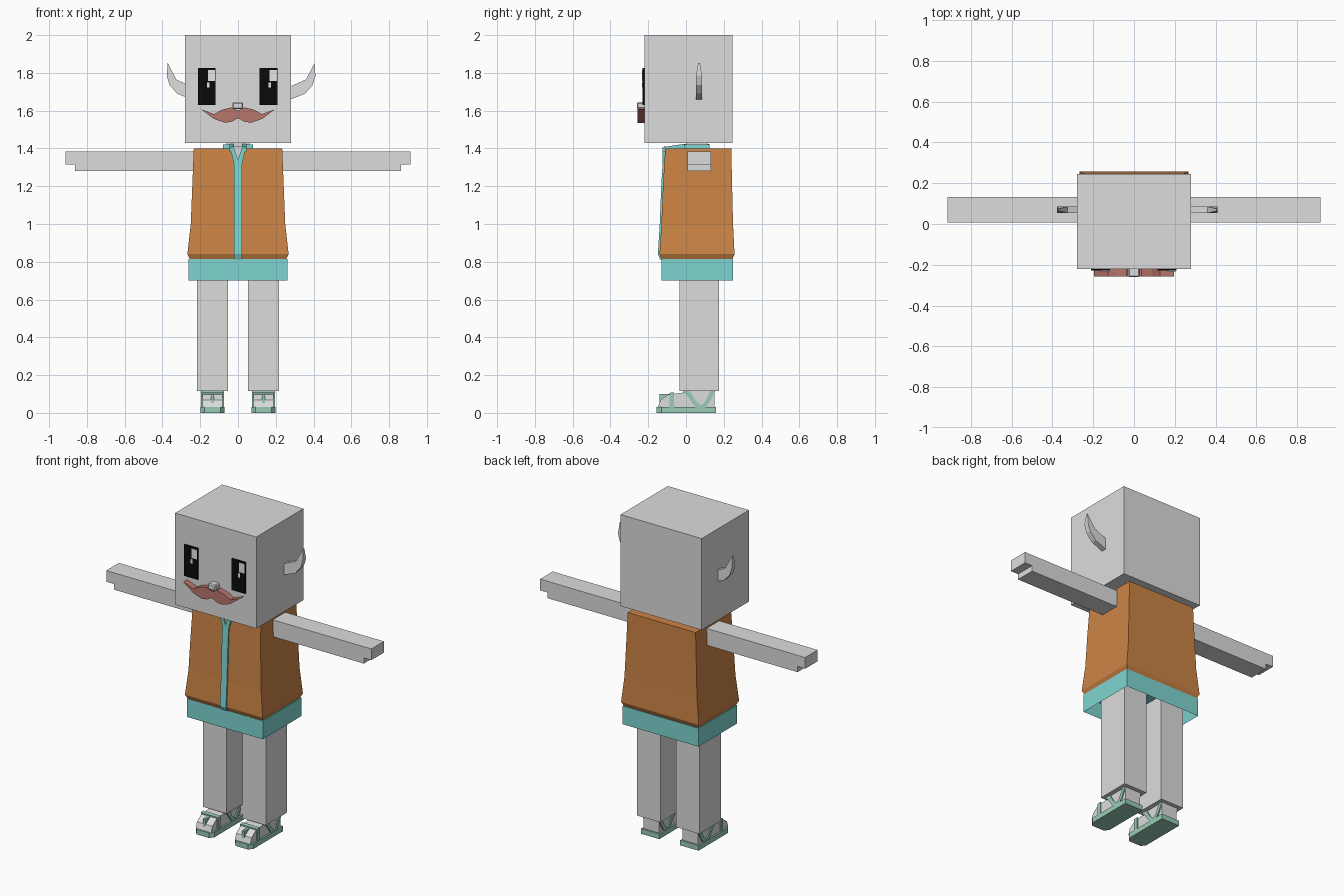
import bpy, bmesh

if "Cube" in bpy.data.objects:
    bpy.data.objects.remove(bpy.data.objects["Cube"], do_unlink=True)


def material(name, rgb):
    m = bpy.data.materials.new(name)
    m.use_nodes = True
    m.diffuse_color = (*rgb, 1)
    bsdf = next(n for n in m.node_tree.nodes if n.type == "BSDF_PRINCIPLED")
    bsdf.inputs["Base Color"].default_value = (*rgb, 1)
    return m


SKIN = material("pale grey", (0.72, 0.72, 0.72))
ORANGE = material("orange brown", (0.60, 0.23, 0.06))
TEAL = material("teal", (0.21, 0.67, 0.64))
GREEN = material("sandal green", (0.32, 0.60, 0.47))
ROSE = material("rose brown", (0.47, 0.18, 0.15))
BLACK = material("black", (0.003, 0.003, 0.003))
WHITE = material("white", (0.95, 0.95, 0.95))


def finish(bm, name, mat):
    bmesh.ops.recalc_face_normals(bm, faces=bm.faces)
    mesh = bpy.data.meshes.new(name)
    bm.to_mesh(mesh)
    bm.free()
    mesh.materials.append(mat)
    ob = bpy.data.objects.new(name, mesh)
    bpy.context.collection.objects.link(ob)
    return ob


def skin_rings(name, rings, mat):
    """Closed solid through a list of point rings of equal length."""
    bm = bmesh.new()
    loops = [[bm.verts.new(p) for p in ring] for ring in rings]
    n = len(loops[0])
    for a, b in zip(loops, loops[1:]):
        for i in range(n):
            j = (i + 1) % n
            bm.faces.new((a[i], a[j], b[j], b[i]))
    bm.faces.new(loops[0])
    bm.faces.new(loops[-1])
    return finish(bm, name, mat)


def prism(name, axis, pts, a, b, mat):
    """Outline in the plane across an axis, pushed from a to b along it."""
    place = {"x": lambda p, d: (d, p[0], p[1]),
             "y": lambda p, d: (p[0], d, p[1]),
             "z": lambda p, d: (p[0], p[1], d)}[axis]
    return skin_rings(name, [[place(p, d) for p in pts] for d in (a, b)], mat)


def rect(x0, x1, y0, y1):
    return [(x0, y0), (x1, y0), (x1, y1), (x0, y1)]


def box(name, x0, x1, y0, y1, z0, z1, mat):
    return prism(name, "z", rect(x0, x1, y0, y1), z0, z1, mat)


def flip(pts, s, shift=0):
    return [(s * (x + shift), z) for x, z in pts]


# Head and face
box("head", -0.28, 0.28, -0.22, 0.245, 1.43, 2, SKIN)
nose = box("nose", -0.029, 0.027, -0.26, -0.21, 1.608, 1.645, SKIN)
bevel = nose.modifiers.new("soft_edges", "BEVEL")
bevel.width, bevel.segments = 0.006, 1

for side, cx in (("right", -0.165), ("left", 0.162)):
    box(side + "_eye", cx - 0.047, cx + 0.047, -0.229, -0.22, 1.63, 1.825, BLACK)
    box(side + "_eye_glint", cx + 0.006, cx + 0.044, -0.232, -0.228, 1.757, 1.816, WHITE)
    box(side + "_eye_spark", cx, cx + 0.013, -0.232, -0.228, 1.722, 1.75, WHITE)

half_top = [(0, 1.6), (0.036, 1.617), (0.085, 1.605), (0.127, 1.582)]
half_low = [(0.127, 1.556), (0.07, 1.536), (0.033, 1.542)]
half = half_top + [(0.196, 1.608)] + half_low
moustache = half + [(0, 1.56)] + flip(half[:0:-1], -1)
prism("moustache", "y", moustache, -0.258, -0.215, ROSE)

# Ears, curved up to a thin tip
EAR = [(0.24, 1.645), (0.28, 1.66), (0.355, 1.69), (0.395, 1.735),
       (0.41, 1.785), (0.405, 1.852), (0.36, 1.765), (0.28, 1.73), (0.24, 1.715)]
for side, s, shift in (("left", 1, 0), ("right", -1, -0.033)):
    ear = prism(side + "_ear", "y", flip(EAR, s, shift), 0.053, 0.085, SKIN)
    for v in ear.data.vertices:
        if v.co.z > 1.84:
            v.co.y = 0.069 + (v.co.y - 0.069) * 0.3

# Vest: stacked rectangles flaring to a turned-in hem (z, half width, front, back)
VEST = [(0.813, 0.255, -0.128, 0.245), (0.84, 0.268, -0.14, 0.257),
        (1.0, 0.25, -0.13, 0.249), (1.2, 0.242, -0.122, 0.244), (1.4, 0.234, -0.11, 0.24)]
skin_rings("vest", [[(x, y, z) for x, y in rect(-w, w, f, b)] for z, w, f, b in VEST], ORANGE)

# Front trim follows the vest and splits into a V at the throat
trim = VEST[:-1] + [(1.32, 0, -0.115, 0)]
skin_rings("front_trim", [[(x, y, z) for x, y in rect(-0.021, 0.021, f - 0.009, f + 0.02)]
                          for z, w, f, b in trim], TEAL)
prism("throat", "y", [(0, 1.32), (0.03, 1.41), (-0.03, 1.41)], -0.116, -0.1, SKIN)
LAPEL = [(0, 1.315), (0.021, 1.315), (0.042, 1.405), (0.022, 1.405), (0, 1.34)]
COLLAR = [(-0.12, 1.385), (-0.12, 1.407), (-0.01, 1.424), (0.125, 1.424), (0.125, 1.385)]
for side, s in (("left", 1), ("right", -1)):
    prism(side + "_lapel", "y", flip(LAPEL, s), -0.124, -0.1, TEAL)
    prism(side + "_collar", "x", COLLAR, s * 0.022, s * 0.045, TEAL)
    box(side + "_collar_wing", s * 0.045, s * 0.08, -0.01, 0.125, 1.385, 1.422, TEAL)
box("collar_back", -0.045, 0.045, 0.105, 0.124, 1.385, 1.423, TEAL)
box("neck", -0.06, 0.06, 0, 0.115, 1.38, 1.44, SKIN)

# Shorts: a band hollowed from below
bm = bmesh.new()
bmesh.ops.create_cube(bm, size=1)
for v in bm.verts:
    v.co = (v.co.x * 0.524, 0.06 + v.co.y * 0.38, 0.757 + v.co.z * 0.114)
bottom = [f for f in bm.faces if f.calc_center_median().z < 0.71]
bmesh.ops.inset_region(bm, faces=bottom, thickness=0.022)
for v in bottom[0].verts:
    v.co.z += 0.09
finish(bm, "shorts_band", TEAL)

# Arms with stepped hands
ARM = [(0.2, 1.28), (0.862, 1.28), (0.862, 1.315), (0.914, 1.315), (0.914, 1.385), (0.2, 1.385)]

# Sandal outlines
FOOT = [(-0.148, 0.03), (-0.135, 0.068), (-0.095, 0.097), (-0.01, 0.108),
        (0, 0.12), (0.15, 0.12), (0.15, 0.03)]
TOE_STRAP = [(-0.088, 0.025), (-0.088, 0.106), (-0.064, 0.109), (-0.064, 0.025)]
ANKLE_STRAP = [(-0.012, 0.113), (0.022, 0.113), (0.05, 0.065), (0.092, 0.028), (0.052, 0.028)]
HEEL_STRAP = [(0.07, 0.03), (0.1, 0.058), (0.13, 0.115), (0.155, 0.115), (0.122, 0.05), (0.1, 0.028)]

for side, s in (("left", 1), ("right", -1)):
    prism(side + "_arm", "y", flip(ARM, s), 0.008, 0.132, SKIN)
    c = s * 0.135
    box(side + "_leg", c - 0.081, c + 0.081, -0.034, 0.175, 0.115, 0.8, SKIN)
    sole = [(c - 0.063, 0.16), (c - 0.063, -0.13), (c - 0.043, -0.155),
            (c + 0.043, -0.155), (c + 0.063, -0.13), (c + 0.063, 0.16)]
    prism(side + "_sole", "z", sole, 0, 0.032, GREEN)
    prism(side + "_foot", "x", FOOT, c - 0.053, c + 0.053, SKIN)
    prism(side + "_toe_strap", "x", TOE_STRAP, c - 0.06, c + 0.06, GREEN)
    box(side + "_toe_post", c - 0.008, c + 0.008, -0.14, -0.08, 0.03, 0.1, GREEN)
    box(side + "_instep_strap", c - 0.06, c + 0.06, -0.014, 0.015, 0.1, 0.115, GREEN)
    for edge in (-1, 1):
        inner, outer = c + edge * 0.048, c + edge * 0.06
        prism(side + "_ankle_strap", "x", ANKLE_STRAP, inner, outer, GREEN)
        prism(side + "_heel_strap", "x", HEEL_STRAP, inner, outer, GREEN)
